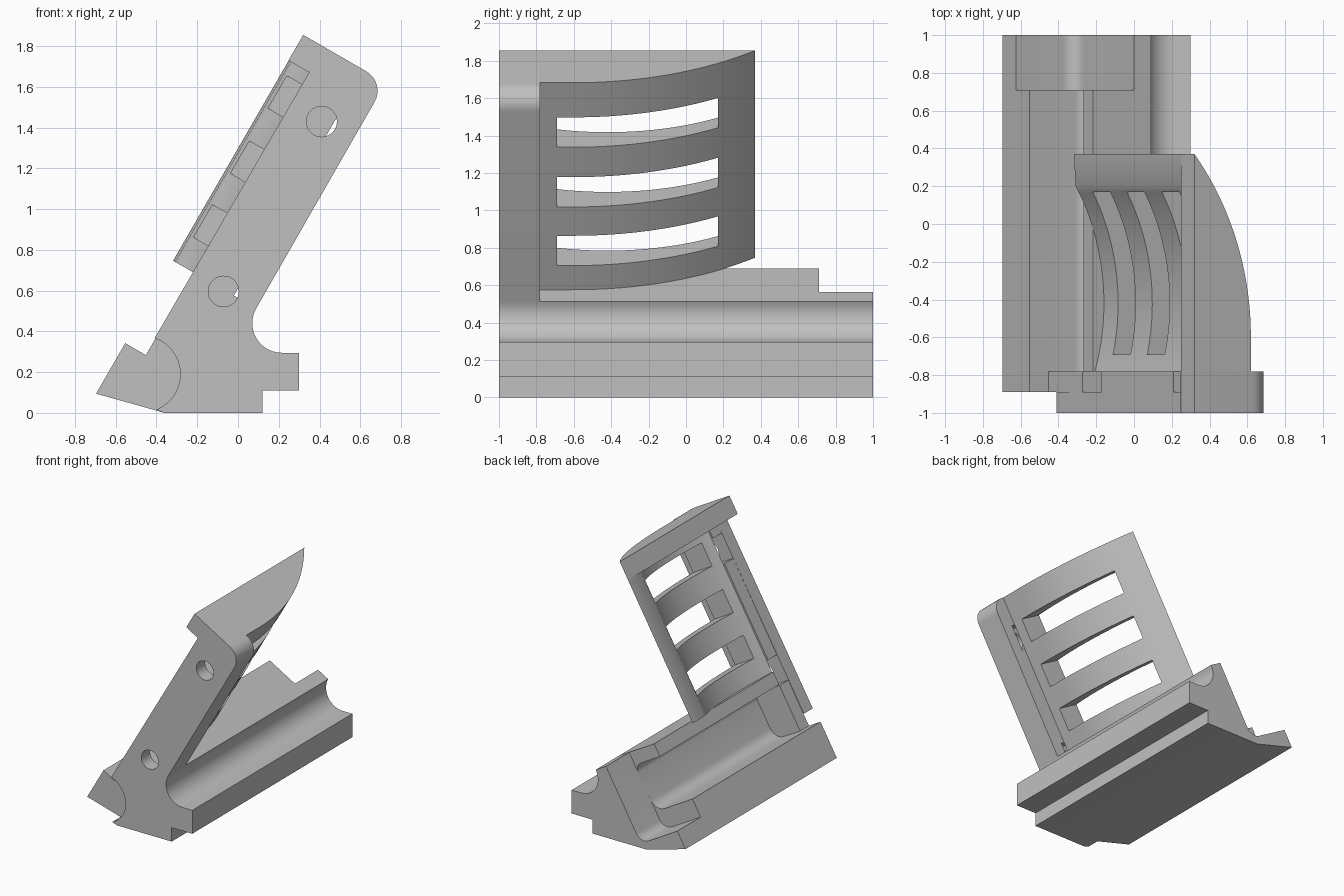
import bpy, bmesh, math
from mathutils import Vector

cube = bpy.data.objects.get("Cube")
if cube:
    bpy.data.objects.remove(cube, do_unlink=True)

grey = bpy.data.materials.new("plain grey")
grey.use_nodes = True
colour = (0.53, 0.53, 0.53, 1)
grey.diffuse_color = colour
grey.node_tree.nodes["Principled BSDF"].inputs["Base Color"].default_value = colour

TILT = math.radians(60)
ALONG = Vector((math.cos(TILT), math.sin(TILT)))      # up the slope
ACROSS = Vector((math.sin(TILT), -math.cos(TILT)))    # through the thickness
TOP = Vector((0.32, 1.855))


def slope(u, v):
    """Point in the x-z plane from slope coordinates."""
    p = TOP + ALONG * u + ACROSS * v
    return (p.x, p.y)


def fillet(u, v, du, dv, r, steps=8):
    """Rounded square corner; du, dv are the signs of the incoming and outgoing sides."""
    pts = []
    for i in range(steps + 1):
        t = math.pi / 2 * i / steps
        pts.append(slope(u + du * r * (1 - math.cos(t)), v + dv * r * (1 - math.sin(t))))
    return pts


def arc(cx, cz, r, a0, a1, steps=14):
    angles = [math.radians(a0 + (a1 - a0) * i / steps) for i in range(steps + 1)]
    return [(cx + r * math.cos(a), cz + r * math.sin(a)) for a in angles]


def solid(name, pts, move):
    """Extrude a closed outline of 3D points along a vector."""
    bm = bmesh.new()
    face = bm.faces.new([bm.verts.new(p) for p in pts])
    out = bmesh.ops.extrude_face_region(bm, geom=[face])
    verts = [g for g in out["geom"] if isinstance(g, bmesh.types.BMVert)]
    bmesh.ops.translate(bm, verts=verts, vec=move)
    bmesh.ops.recalc_face_normals(bm, faces=bm.faces)
    mesh = bpy.data.meshes.new(name)
    bm.to_mesh(mesh)
    bm.free()
    mesh.materials.append(grey)
    ob = bpy.data.objects.new(name, mesh)
    bpy.context.collection.objects.link(ob)
    return ob


def section(name, outline, y0, y1):
    return solid(name, [(x, y0, z) for x, z in outline], (0, y1 - y0, 0))


def slab(name, outline, u0, u1):
    """Outline in (y, thickness), extruded along the slope."""
    pts = []
    for y, v in outline:
        x, z = slope(u0, v)
        pts.append((x, y, z))
    d = ALONG * (u1 - u0)
    return solid(name, pts, (d.x, 0, d.y))


def activate(ob):
    bpy.ops.object.select_all(action="DESELECT")
    ob.select_set(True)
    bpy.context.view_layer.objects.active = ob


def cut(target, cutter):
    cutter.hide_render = True
    mod = target.modifiers.new("cut", "BOOLEAN")
    mod.operation, mod.solver, mod.object = "DIFFERENCE", "EXACT", cutter
    activate(target)
    bpy.ops.object.modifier_apply(modifier=mod.name)
    bpy.data.objects.remove(cutter, do_unlink=True)


# Shared outline pieces
THICK, RECESS, WALL = 0.468, 0.117, 0.369
FOOT, LEDGE, RAIL_END = -1.279, -1.747, -2.033
underside = [(-0.36, 0), (0.12, 0), (0.12, 0.11), (0.30, 0.11), (0.30, 0.295)]
right_side = underside + arc(0.215, 0.44, 0.145, 270, 150)
rail = [slope(LEDGE, 0), slope(RAIL_END, 0)]
# Rounded outer top corner and the overhanging lip of the upright
head = fillet(0, THICK, -1, -1, 0.11)[::-1]
head += [slope(0, 0), slope(-0.145, 0), slope(-0.145, RECESS)]

# Front upright with a round scoop at its foot
front = section("front_upright",
                head + arc(-0.47, 0.19, 0.187, 71, -68) + right_side, -1, -0.89)
# Second layer carries the start of the rail
rear = section("upright_backing",
               head + [slope(LEDGE, RECESS)] + rail + right_side, -0.89, -0.78)

# Bolt holes with pockets behind them
for u in (-0.323, -1.286):
    x, z = slope(u, 0.291)
    cut(front, section("hole_cutter", arc(x, z, 0.075, 0, 348.75, 31), -1.1, -0.8))
    pocket = [slope(u + a, v) for a, v in ((-0.1, 0.05), (0.1, 0.05), (0.1, 0.375), (-0.1, 0.375))]
    cut(rear, section("pocket_cutter", pocket, -0.95, -0.7))

# Long base with an undercut channel
channel = [slope(FOOT, RECESS), slope(-1.38, RECESS)]
channel += fillet(-1.38, WALL, -1, -1, 0.06)[::-1]
channel = channel[:2] + sorted(channel[2:], key=lambda p: -Vector(p).dot(ALONG))
channel += sorted(fillet(LEDGE, WALL, 1, -1, 0.09), key=lambda p: -Vector(p).dot(ALONG))
parts = [front, rear]
parts.append(section("base_channel", channel + rail + right_side, -0.78, 0.71))

# Back end of the base, cut lower
low = -1.89
step = [slope(FOOT, WALL)]
step += sorted(fillet(low, WALL, 1, -1, 0.08), key=lambda p: -Vector(p).dot(ALONG))
step += [slope(low, 0), slope(RAIL_END, 0)]
parts.append(section("base_back_end", step + right_side, 0.71, 1))


# Curved panel
def bow(y, centre, r, peak):
    return peak - r + math.sqrt(r * r - (y - centre) ** 2)


N = 28
Y0, Y1, POST = -0.78, 0.37, 0.2
outer = []
for i in range(N + 1):
    y = Y0 + (Y1 - Y0) * i / N
    outer.append((y, max(0.001, bow(max(y, -0.6), -0.6, 1.536, 0.345))))
inner = []
for i in range(N + 1):
    y = POST + (Y0 - POST) * i / N
    inner.append((y, max(0, bow(y, -0.42, 1.2, 0.185))))
panel = slab("curved_panel", outer + inner, FOOT, -0.145)
for u in (-0.306, -0.675, -1.037):
    window = [(-0.69, -0.2), (0.17, -0.2), (0.17, 0.6), (-0.69, 0.6)]
    cut(panel, slab("slot_cutter", window, u - 0.092, u + 0.092))
parts.append(panel)
parts.append(slab("top_cap", outer + [(Y0, 0)], -0.145, 0))

for ob in parts:
    activate(ob)
    bpy.ops.object.shade_smooth_by_angle(angle=math.radians(30))
